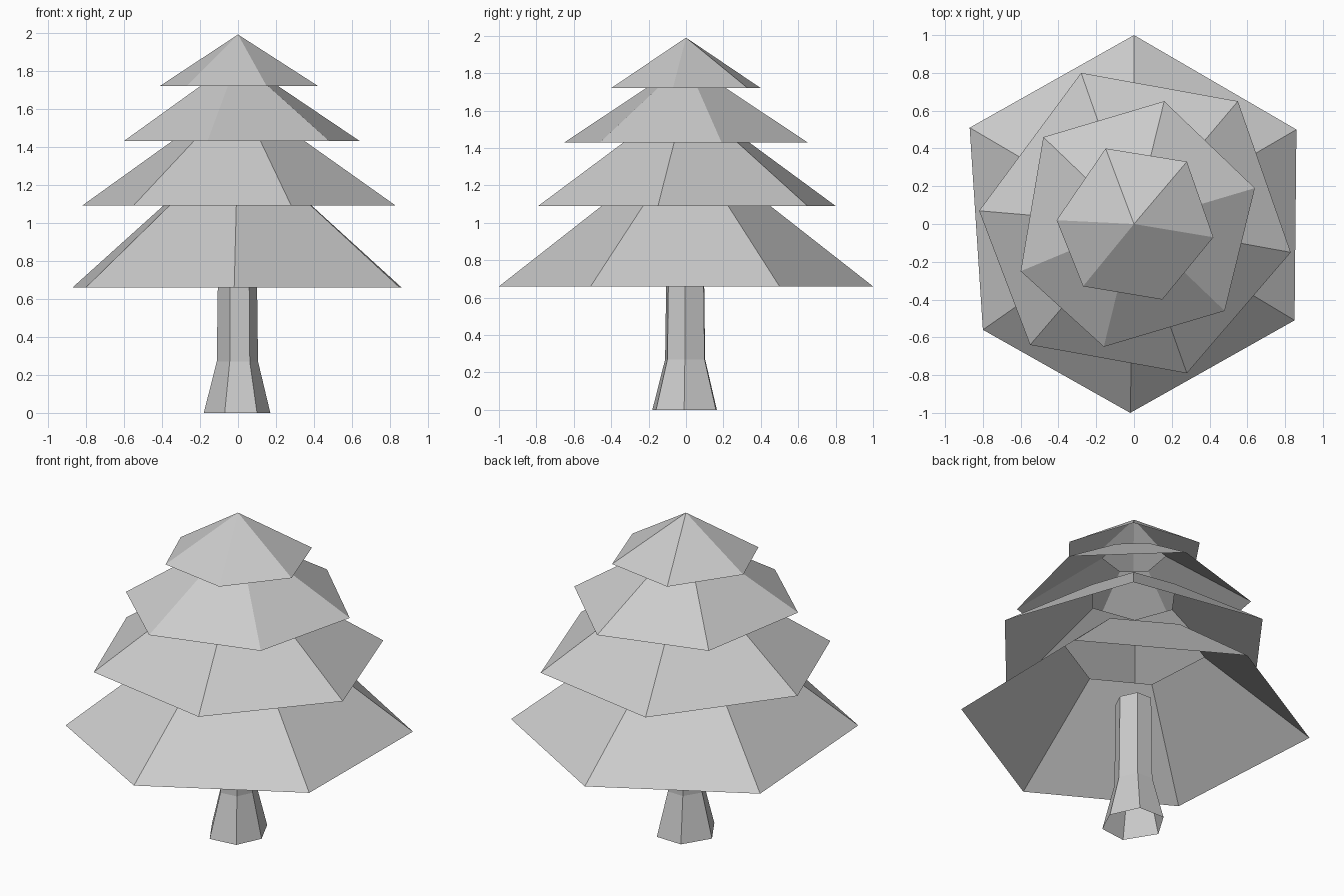
import bpy
import bmesh
from mathutils import Vector

cube = bpy.data.objects.get("Cube")
if cube:
    bpy.data.objects.remove(cube, do_unlink=True)


def make_material(name, colour):
    material = bpy.data.materials.new(name)
    material.use_nodes = True
    material.diffuse_color = colour
    material.node_tree.nodes["Principled BSDF"].inputs["Base Color"].default_value = colour
    return material


def bridge(bm, lower, upper):
    """Join two rings of equal length with quads."""
    count = len(lower)
    for i in range(count):
        j = (i + 1) % count
        bm.faces.new((lower[i], lower[j], upper[j], upper[i]))


def make_shell(name, outline, levels, material, apex=None):
    """Open shell from one outline repeated at (height, scale) levels."""
    bm = bmesh.new()
    rings = []
    for height, scale in levels:
        rings.append([bm.verts.new((x * scale, y * scale, height)) for x, y in outline])
    for lower, upper in zip(rings, rings[1:]):
        bridge(bm, lower, upper)
    if apex is not None:
        tip = bm.verts.new(Vector((0, 0, apex)))
        last = rings[-1]
        for i, corner in enumerate(last):
            bm.faces.new((corner, last[(i + 1) % len(last)], tip))
    mesh = bpy.data.meshes.new(name)
    bm.to_mesh(mesh)
    bm.free()
    mesh.materials.append(material)
    tree_part = bpy.data.objects.new(name, mesh)
    bpy.context.collection.objects.link(tree_part)
    return tree_part


grey = make_material("light grey", (.6, .6, .6, 1))

# Six-sided trunk with a flared foot, open at both ends
trunk_outline = [(.17, -.01), (.09, .16), (-.08, .165),
                 (-.18, 0), (-.07, -.18), (.1, -.16)]
make_shell("trunk", trunk_outline, [(0, 1), (.27, .62), (.8, .58)], grey)

# Hollow skirts of foliage, each turned against the one below
bottom_outline = [(.86, .5), (0, 1), (-.87, .51),
                  (-.8, -.56), (-.02, -1), (.85, -.51)]
make_shell("bottom_foliage", bottom_outline, [(.66, 1), (1.13, .4)], grey)

lower_outline = [(.55, .65), (-.28, .8), (-.82, .07),
                 (-.55, -.64), (.28, -.79), (.83, -.15)]
make_shell("lower_foliage", lower_outline, [(1.09, 1), (1.49, .32)], grey)

upper_outline = [(.64, .19), (.16, .65), (-.48, .46),
                 (-.6, -.25), (-.16, -.65), (.48, -.46)]
make_shell("upper_foliage", upper_outline, [(1.43, 1), (1.745, .27)], grey)

# Pointed crown
crown_outline = [(.28, .33), (-.15, .4), (-.41, .02),
                 (-.27, -.33), (.15, -.4), (.42, -.07)]
make_shell("crown_foliage", crown_outline, [(1.72, 1)], grey, apex=1.99)
